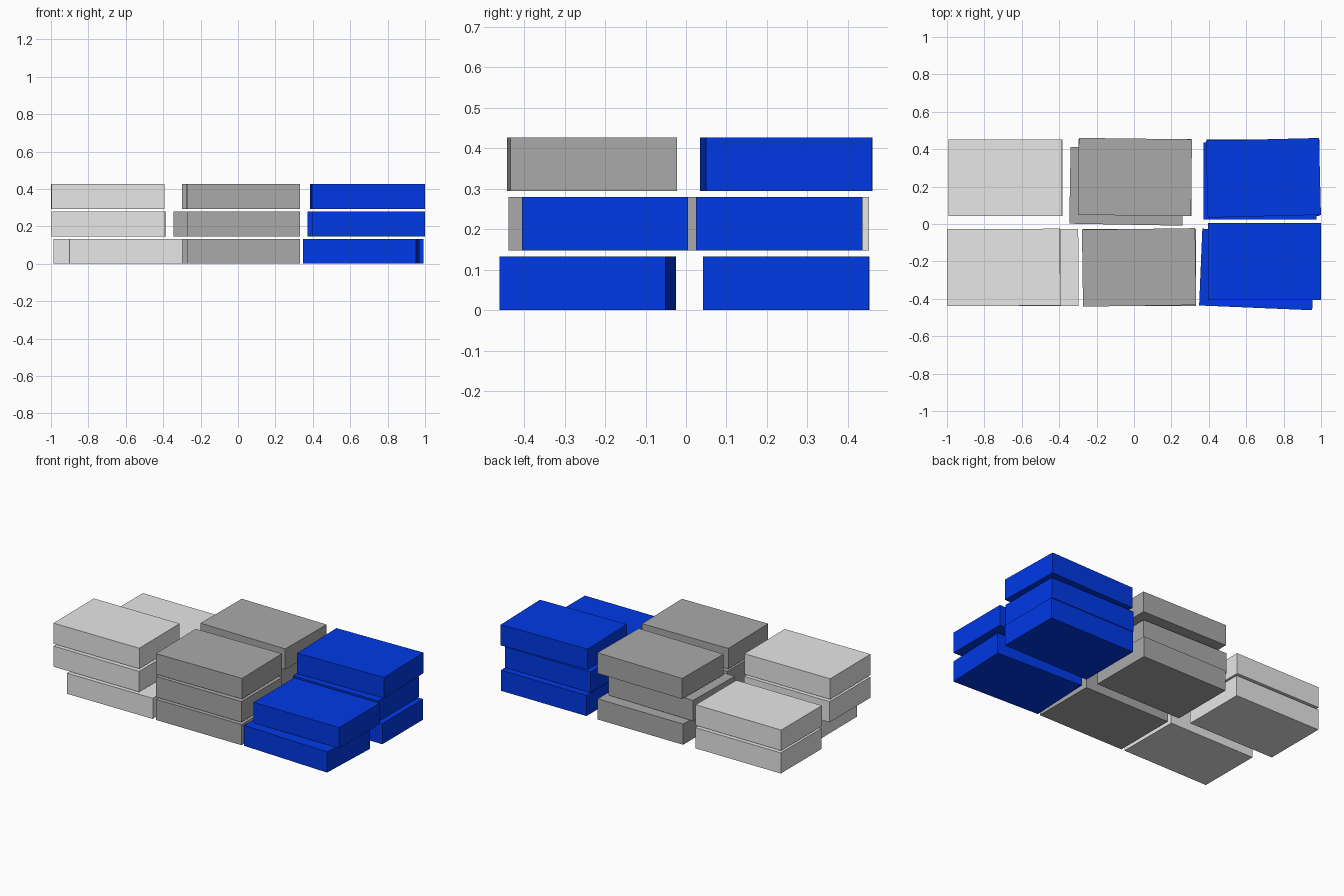
import bpy
from math import radians
from mathutils import Matrix

cube = bpy.data.objects.get("Cube")
if cube:
    bpy.data.objects.remove(cube, do_unlink=True)

LENGTH, DEPTH, HEIGHT = 0.605, 0.411, 0.132
LAYER_STEP = 0.147


def make_material(name, rgb):
    mat = bpy.data.materials.new(name)
    mat.use_nodes = True
    mat.diffuse_color = (*rgb, 1)
    bsdf = next(n for n in mat.node_tree.nodes if n.type == "BSDF_PRINCIPLED")
    bsdf.inputs["Base Color"].default_value = (*rgb, 1)
    return mat


light = make_material("light_grey", (0.8, 0.8, 0.8))
grey = make_material("mid_grey", (0.4, 0.4, 0.4))
blue = make_material("deep_blue", (0, 0.041, 0.8))


def add_slab(name, mat, layer, x, y, turn):
    """One flat block, slightly shifted and turned within its stack."""
    bpy.ops.mesh.primitive_cube_add(size=1)
    slab = bpy.context.object
    slab.name = name
    slab.data.transform(Matrix.Diagonal((LENGTH, DEPTH, HEIGHT, 1)))
    slab.location = (x, y, HEIGHT / 2 + layer * LAYER_STEP)
    slab.rotation_euler.z = radians(turn)
    slab.data.materials.append(mat)


# Each stack lists its slabs from the bottom up: x, y, turn in degrees
stacks = {
    "light_front": (light, [(-0.60, -0.233, 0.2), (-0.695, -0.233, 0), (-0.697, -0.232, 0.3)]),
    "light_back": (light, [(-0.685, 0.247, 0), (-0.688, 0.247, 0)]),
    "grey_front": (grey, [(0.029, -0.232, 0), (0.029, -0.233, 0), (0.027, -0.232, 0.8)]),
    "grey_back": (grey, [(0.005, 0.248, 0), (-0.04, 0.202, -1), (0.005, 0.251, -0.7)]),
    "blue_front": (blue, [(0.659, -0.243, -2.4), (0.697, -0.2, 0)]),
    "blue_back": (blue, [(0.69, 0.247, 0), (0.673, 0.23, 0), (0.692, 0.247, 1.4)]),
}

for stack, (mat, slabs) in stacks.items():
    for layer, (x, y, turn) in enumerate(slabs):
        add_slab(f"{stack}_slab_{layer + 1}", mat, layer, x, y, turn)
